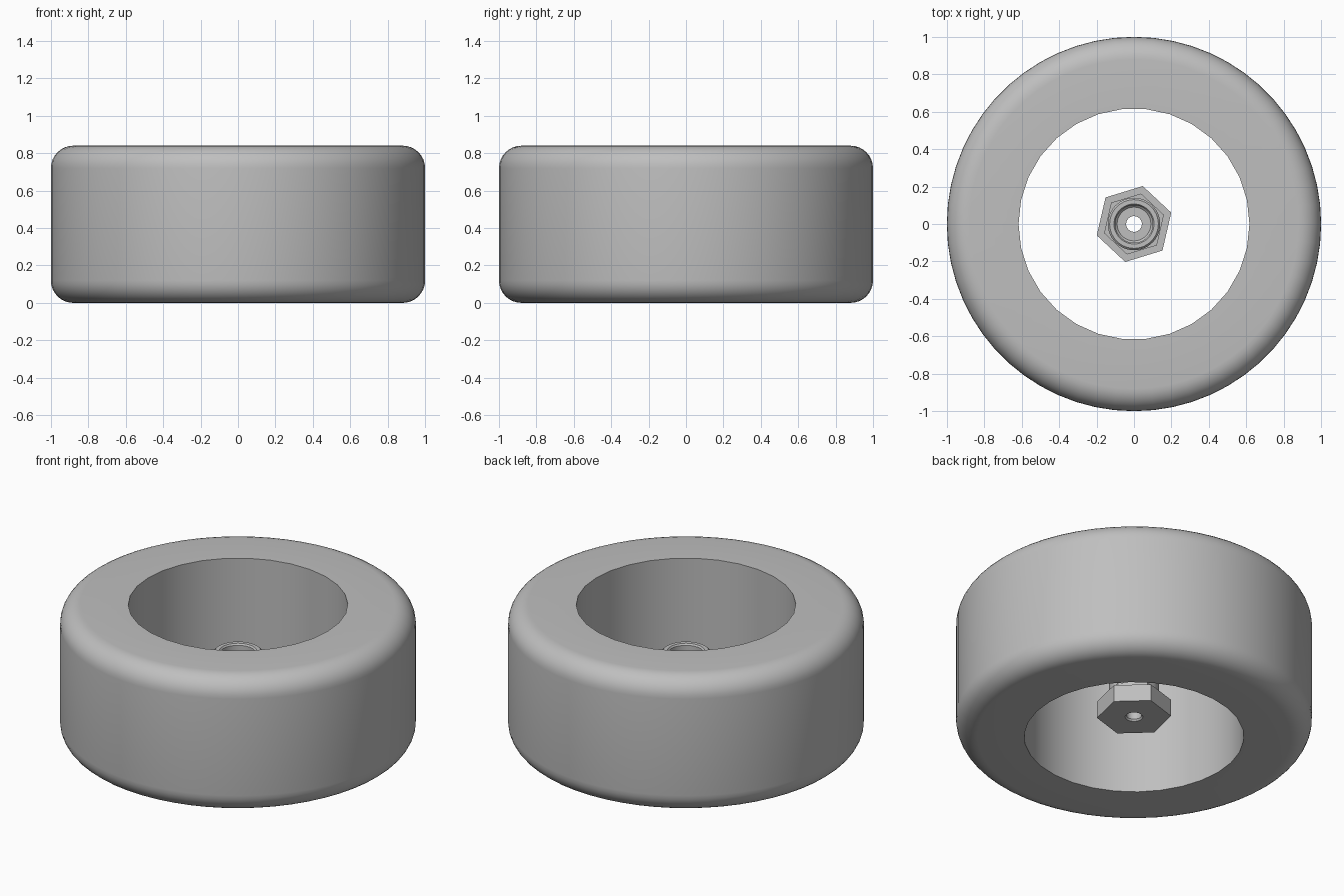
import bpy
import bmesh
import math

if "Cube" in bpy.data.objects:
    bpy.data.objects.remove(bpy.data.objects["Cube"], do_unlink=True)

grey = bpy.data.materials.new("plain grey")
grey.use_nodes = True
colour = (0.52, 0.52, 0.52, 1)
grey.diffuse_color = colour
grey.node_tree.nodes["Principled BSDF"].inputs["Base Color"].default_value = colour


def polygon_radius(radius, sides, angle):
    """Distance to the edge of a regular polygon; sides = 0 gives a circle."""
    if not sides:
        return radius
    half = math.pi / sides
    return radius * math.cos(half) / math.cos((angle + 1e-9) % (2 * half) - half)


def lathe(name, profile, segments, turn=0.0):
    """Revolve a closed profile of (radius, height, polygon sides)."""
    bm = bmesh.new()
    rings = []
    for i in range(segments):
        a = 2 * math.pi * i / segments
        ring = []
        for radius, z, sides in profile:
            r = polygon_radius(radius, sides, a)
            ring.append(bm.verts.new((r * math.cos(a + turn), r * math.sin(a + turn), z)))
        rings.append(ring)
    count = len(profile)
    for i in range(segments):
        here, there = rings[i], rings[(i + 1) % segments]
        for j in range(count):
            k = (j + 1) % count
            bm.faces.new((here[j], there[j], there[k], here[k]))
    bmesh.ops.recalc_face_normals(bm, faces=bm.faces)
    mesh = bpy.data.meshes.new(name)
    bm.to_mesh(mesh)
    bm.free()
    mesh.materials.append(grey)
    obj = bpy.data.objects.new(name, mesh)
    bpy.context.collection.objects.link(obj)
    bpy.ops.object.select_all(action="DESELECT")
    obj.select_set(True)
    bpy.context.view_layer.objects.active = obj
    bpy.ops.object.shade_smooth_by_angle(angle=math.radians(30))
    return obj


# Tyre: rounded outer shoulders and a straight open bore
height, fillet, steps = 0.84, 0.12, 8
tyre = [(0.617, 0, 30)]
for centre_z, start in ((fillet, -90), (height - fillet, 0)):
    for s in range(steps + 1):
        a = math.radians(start + 90 * s / steps)
        tyre.append((1 - fillet + fillet * math.cos(a), centre_z + fillet * math.sin(a), 0))
tyre.append((0.617, height, 30))
lathe("tyre", tyre, 60)

# Hub: hexagonal base, smaller hexagonal step, round collar with a stepped bore
hub = [
    (0.05, 0.13, 0), (0.208, 0.13, 6), (0.208, 0.235, 6),
    (0.167, 0.235, 6), (0.167, 0.27, 6), (0.14, 0.27, 0),
    (0.14, 0.54, 0), (0.13, 0.55, 0), (0.107, 0.55, 0),
    (0.1, 0.54, 0), (0.1, 0.3, 0), (0.09, 0.29, 0),
    (0.042, 0.29, 0), (0.042, 0.14, 0),
]
lathe("hub", hub, 48, math.radians(17))
